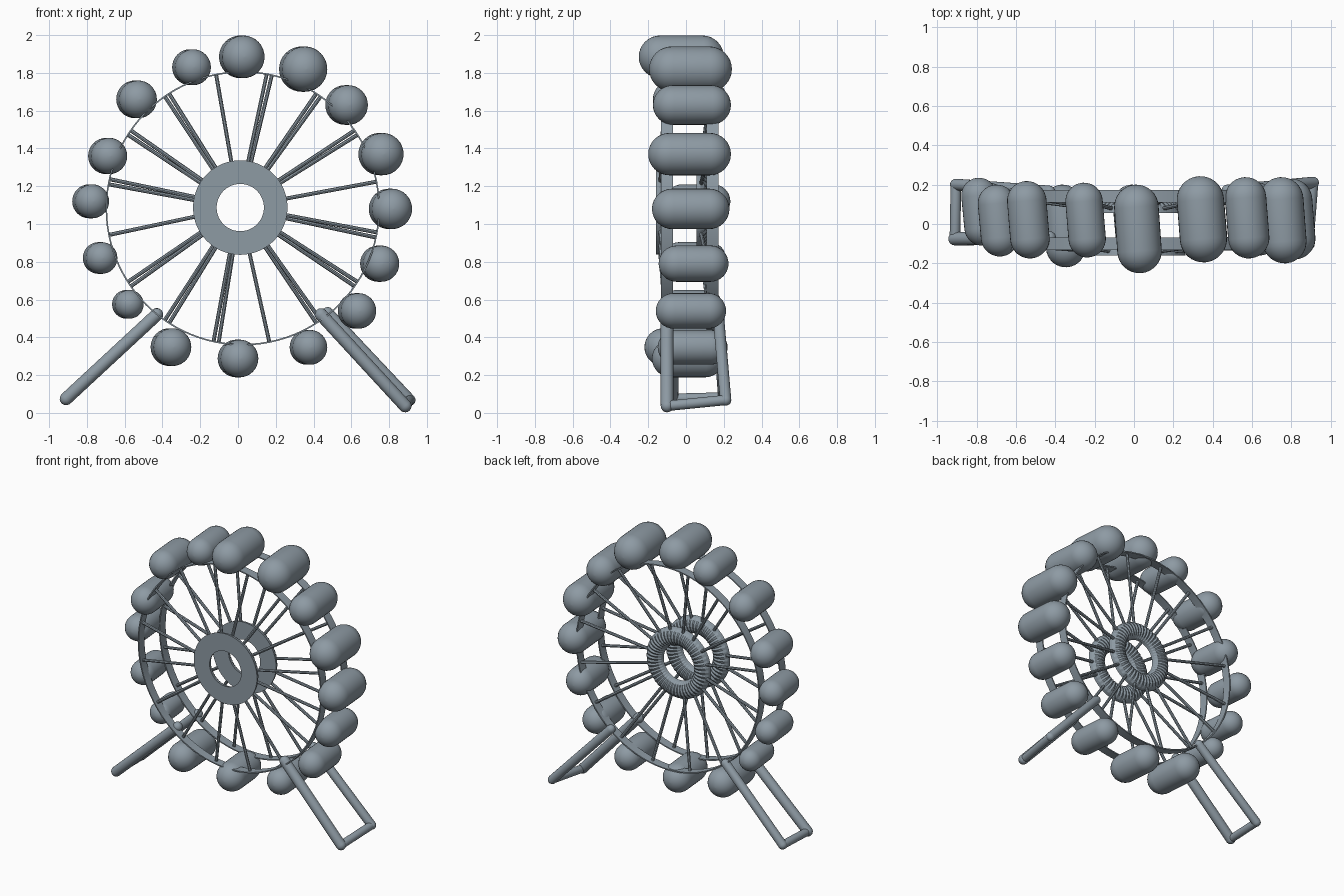
import bpy, math
from mathutils import Vector

cube = bpy.data.objects.get("Cube")
if cube:
    bpy.data.objects.remove(cube)

steel = bpy.data.materials.new("blue_grey_steel")
steel.use_nodes = True
COLOUR = (0.27, 0.325, 0.37, 1)
steel.diffuse_color = COLOUR
steel.node_tree.nodes["Principled BSDF"].inputs["Base Color"].default_value = COLOUR

CENTRE = Vector((0.025, 0, 1.083))
HUB = Vector((0.012, 0, 1.087))


def make(name, verts, faces, smooth=True, angle=40):
    mesh = bpy.data.meshes.new(name)
    mesh.from_pydata(verts, [], faces)
    mesh.materials.append(steel)
    obj = bpy.data.objects.new(name, mesh)
    bpy.context.collection.objects.link(obj)
    if smooth:
        bpy.ops.object.select_all(action='DESELECT')
        obj.select_set(True)
        bpy.context.view_layer.objects.active = obj
        bpy.ops.object.shade_smooth_by_angle(angle=math.radians(angle))
    return obj


def lathe(name, start, end, profile, sides):
    """Spin (distance along axis, radius) stations round the line start-end."""
    a, b = Vector(start), Vector(end)
    turn = (b - a).to_track_quat('Z', 'Y')
    verts, faces = [], []
    for along, radius in profile:
        for i in range(sides):
            t = math.tau * i / sides
            verts.append(a + turn @ Vector((radius * math.cos(t), radius * math.sin(t), along)))
    for j in range(len(profile) - 1):
        for i in range(sides):
            k = (i + 1) % sides
            faces.append((j * sides + i, j * sides + k, (j + 1) * sides + k, (j + 1) * sides + i))
    faces.append(tuple(reversed(range(sides))))
    faces.append(tuple(range((len(profile) - 1) * sides, len(profile) * sides)))
    return make(name, verts, faces)


def capsule(name, start, end, r, sides=32, steps=8):
    length = (Vector(end) - Vector(start)).length
    arc = [math.pi / 2 * (s + 0.1) / (steps + 0.1) for s in range(steps + 1)]
    profile = [(-r * math.cos(t), r * math.sin(t)) for t in arc]
    profile += [(length + r * math.cos(t), r * math.sin(t)) for t in reversed(arc)]
    return lathe(name, start, end, profile, sides)


def rod(name, start, end, r, sides=8):
    length = (Vector(end) - Vector(start)).length
    return lathe(name, start, end, [(0, r), (length, r)], sides)


def ring(name, centre, section, sides, wobble=0, smooth=True):
    """Sweep a closed (radius, y) section round the wheel axis."""
    verts, faces, n = [], [], len(section)
    for i in range(sides):
        t = math.tau * i / sides
        squash = 1 - wobble * (i % 2)
        for r, y in section:
            verts.append((centre.x + r * math.cos(t), centre.y + y * squash, centre.z + r * math.sin(t)))
        k = (i + 1) % sides
        for j in range(n):
            m = (j + 1) % n
            faces.append((i * n + j, i * n + m, k * n + m, k * n + j))
    return make(name, verts, faces, smooth)


def on_circle(origin, r, degrees, y):
    t = math.radians(degrees)
    return (origin.x + r * math.cos(t), y, origin.z + r * math.sin(t))


# Rims, ribbed hubs and spokes, front then back
for side, rim_y, hub_y, swing in (("front", -0.1, -0.16, 1), ("back", 0.14, 0.055, -1)):
    ring(side + "_rim", CENTRE + Vector((0, rim_y, 0)),
         [(0.718, -0.032), (0.718, 0.032), (0.726, 0.032), (0.726, -0.032)], 96)
    bulge = [(0.1875 + 0.0625 * math.cos(math.pi * s / 8), 0.06 * math.sin(math.pi * s / 8))
             for s in range(9)]
    ring(side + "_hub", HUB + Vector((0, hub_y, 0)), bulge, 96, 0.12, False)
    for i in range(16):
        angle = 11.25 + 22.5 * i
        shift = 0 if i % 4 == 0 else 1.1 * swing
        rod(f"{side}_spoke_{i + 1}", on_circle(HUB, 0.2, angle + shift * 2, hub_y + 0.02),
            on_circle(CENTRE, 0.722, angle + shift, rim_y), 0.0105)

# Passenger cabins: x, z, radius, front end, back end
cabins = [
    (0.02, 1.885, 0.113, -0.25, 0.2), (0.345, 1.82, 0.12, -0.195, 0.243),
    (0.575, 1.63, 0.105, -0.175, 0.238), (0.757, 1.37, 0.112, -0.2, 0.238),
    (0.807, 1.08, 0.107, -0.18, 0.23), (0.75, 0.79, 0.096, -0.145, 0.225),
    (0.63, 0.54, 0.094, -0.16, 0.212), (0.373, 0.347, 0.092, -0.15, 0.22),
    (0, 0.288, 0.1, -0.18, 0.2), (-0.355, 0.348, 0.1, -0.22, 0.2),
    (-0.583, 0.575, 0.076, -0.12, 0.19), (-0.73, 0.82, 0.084, -0.12, 0.21),
    (-0.78, 1.12, 0.09, -0.11, 0.235), (-0.69, 1.36, 0.096, -0.165, 0.2),
    (-0.537, 1.66, 0.1, -0.175, 0.218), (-0.246, 1.83, 0.095, -0.17, 0.21)]
for i, (x, z, r, front, back) in enumerate(cabins):
    lean = 0.008
    capsule(f"cabin_{i + 1}", (x + lean, front + r, z), (x - lean, back - r, z), r)

# Support legs with a ground bar joining each pair
legs = {
    "left": [((0.44, -0.1, 0.52), (0.885, -0.1, 0.037)), ((0.475, 0.17, 0.53), (0.91, 0.21, 0.068))],
    "right": [((-0.43, -0.07, 0.52), (-0.91, -0.075, 0.075)), ((-0.43, 0.165, 0.525), (-0.905, 0.2, 0.082))]}
for side, (front, back) in legs.items():
    capsule(side + "_front_leg", *front, 0.034, 20, 5)
    capsule(side + "_back_leg", *back, 0.03, 20, 5)
    capsule(side + "_ground_bar", front[1], back[1], 0.027, 20, 5)
